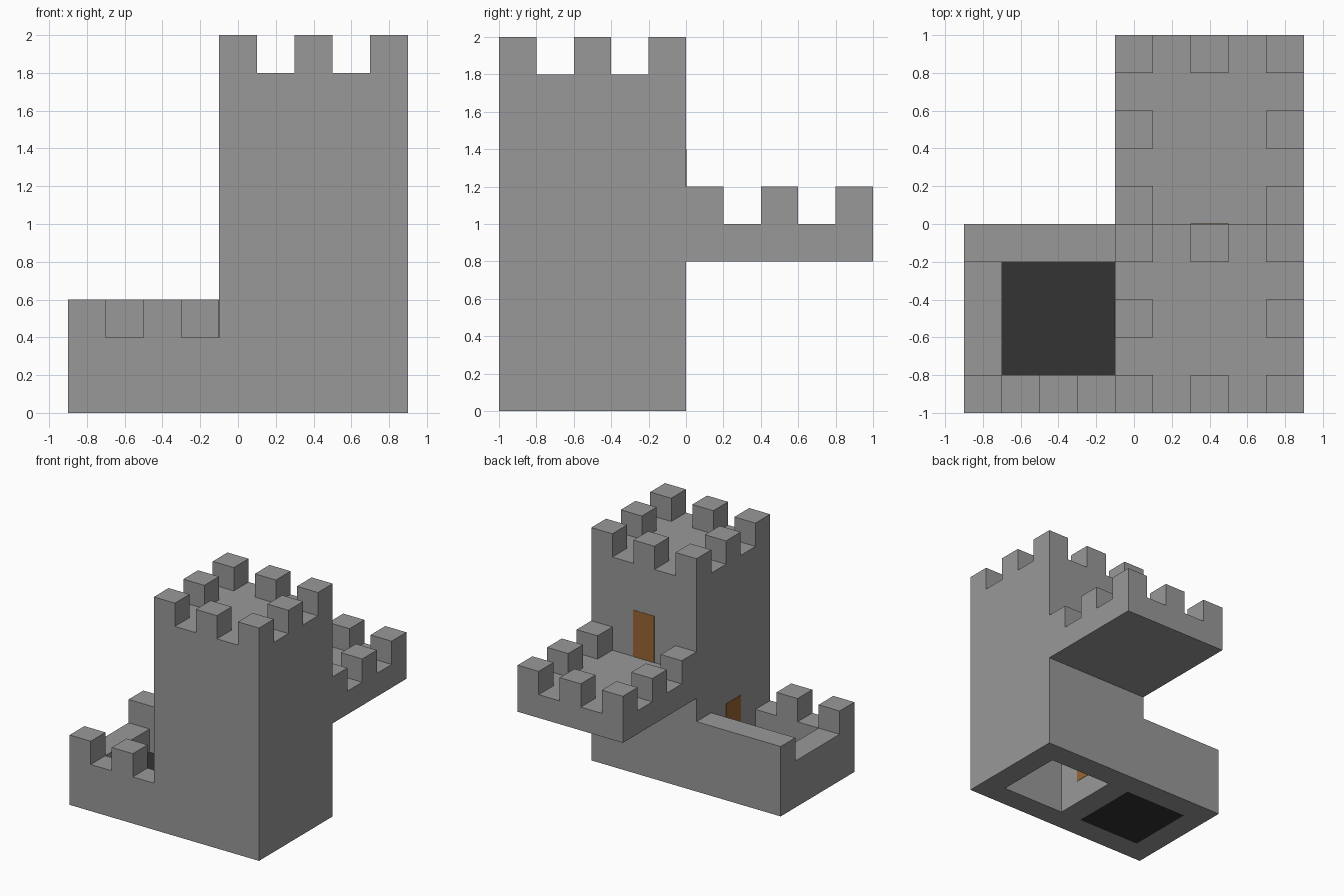
import bpy, bmesh
from mathutils import Vector

cube = bpy.data.objects.get("Cube")
if cube:
    bpy.data.objects.remove(cube, do_unlink=True)

U = 0.2  # block size: wall thickness, merlon width and gap


def material(name, srgb):
    rgba = [((c / 255 + 0.055) / 1.055) ** 2.4 for c in srgb] + [1]
    mat = bpy.data.materials.new(name)
    mat.use_nodes = True
    mat.diffuse_color = rgba
    mat.node_tree.nodes["Principled BSDF"].inputs["Base Color"].default_value = rgba
    return mat


stone = material("grey stone", (153, 153, 153))
wood = material("brown wood", (153, 102, 51))
dark = material("dark ground", (51, 51, 51))


def add_box(bm, lo, hi):
    lo, hi = Vector(lo), Vector(hi)
    verts = bmesh.ops.create_cube(bm, size=1)["verts"]
    for v in verts:
        v.co = (lo + hi) / 2 + v.co * (hi - lo)
    return verts


def finish(bm, name, mat):
    mesh = bpy.data.meshes.new(name)
    bmesh.ops.recalc_face_normals(bm, faces=bm.faces)
    bm.to_mesh(mesh)
    bm.free()
    mesh.materials.append(mat)
    obj = bpy.data.objects.new(name, mesh)
    bpy.context.collection.objects.link(obj)


def box_object(name, mat, *boxes):
    bm = bmesh.new()
    for lo, hi in boxes:
        add_box(bm, lo, hi)
    finish(bm, name, mat)


def merlon(x, y, z):
    return (x, y, z), (x + U, y + U, z + U)


def merlon_ring(x, y, z, skip=()):
    """Merlons around the rim of a platform one unit square."""
    return [merlon(x + 2 * U * i, y + 2 * U * j, z)
            for i in range(3) for j in range(3)
            if (i, j) != (1, 1) and (i, j) not in skip]


# Tower: block hollowed from below by an inset and an inward push
bm = bmesh.new()
add_box(bm, (-0.1, -1, 0), (0.9, 0, 1.8))
bm.normal_update()
base = min(bm.faces, key=lambda f: f.calc_center_median().z)
bmesh.ops.inset_region(bm, faces=[base], thickness=U, use_even_offset=True)
ceiling = bmesh.ops.extrude_face_region(bm, geom=[base])["geom"]
bmesh.ops.translate(bm, vec=(0, 0, 1.6),
                    verts=[g for g in ceiling if isinstance(g, bmesh.types.BMVert)])
if base.is_valid:
    bmesh.ops.delete(bm, geom=[base], context="FACES_ONLY")
finish(bm, "tower", stone)
box_object("tower_merlons", stone, *merlon_ring(-0.1, -1, 1.8))

# Balcony, with a gap in its merlons in front of the door
box_object("balcony_floor", stone, ((-0.1, 0, 0.8), (0.9, 1, 1)))
box_object("balcony_merlons", stone, *merlon_ring(-0.1, 0, 1, skip=[(1, 0)]))

# Courtyard: low front and side walls, higher plain back wall
box_object("court_front_wall", stone, ((-0.9, -1, 0), (-0.1, -0.8, 0.4)))
box_object("court_side_wall", stone, ((-0.9, -0.8, 0), (-0.7, -0.2, 0.4)))
box_object("court_back_wall", stone, ((-0.9, -0.2, 0), (-0.1, 0, 0.6)))
box_object("court_merlons", stone, merlon(-0.9, -1, 0.4), merlon(-0.5, -1, 0.4))
box_object("court_ground", dark, ((-0.7, -0.8, 0), (-0.1, -0.2, 0.2)))

# Doors pass through the tower wall and stand just proud of both faces
P = 0.003
box_object("court_door", wood, ((-0.1 - P, -0.6, 0.2), (0.1 + P, -0.4, 0.6)))
box_object("balcony_door", wood, ((0.3, -0.2 - P, 1), (0.5, P, 1.4)))
